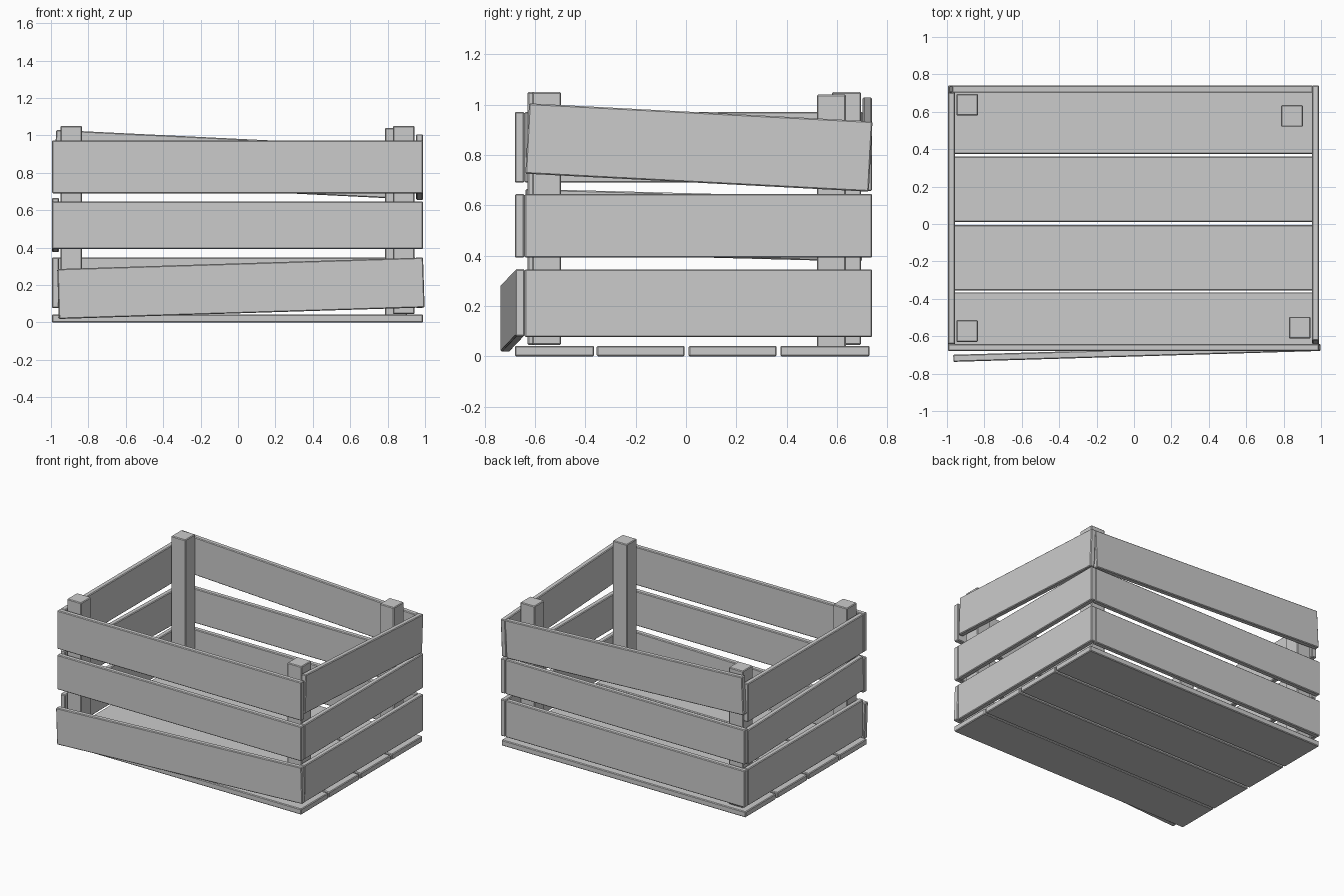
import bpy
import math
from mathutils import Matrix, Vector

if "Cube" in bpy.data.objects:
    bpy.data.objects.remove(bpy.data.objects["Cube"])

wood = bpy.data.materials.new("plain grey wood")
wood.use_nodes = True
GREY = (0.6, 0.6, 0.6, 1)
wood.diffuse_color = GREY
wood.node_tree.nodes["Principled BSDF"].inputs["Base Color"].default_value = GREY


def board(name, x, y, z, tilt=(0, 0, 0)):
    """Bevelled box between (min, max) ranges, tilted in degrees about its centre."""
    ranges = (x, y, z)
    bpy.ops.mesh.primitive_cube_add(size=1)
    obj = bpy.context.object
    obj.name = name
    obj.data.transform(Matrix.Diagonal([hi - lo for lo, hi in ranges] + [1]))
    obj.location = Vector([(lo + hi) / 2 for lo, hi in ranges])
    obj.rotation_euler = [math.radians(a) for a in tilt]
    obj.data.materials.append(wood)
    bevel = obj.modifiers.new("soft_edges", "BEVEL")
    bevel.width = 0.005
    bevel.segments = 1
    return obj


# Floor planks
for i, span in enumerate([(-0.68, -0.365), (-0.355, -0.005), (0.01, 0.36), (0.375, 0.73)]):
    board(f"floor_plank_{i + 1}", (-0.995, 0.99), span, (0, 0.042))

# Corner posts, the back one at +x set inwards
POST = 0.116
for name, x, y, top in [("front_post_a", -0.95, -0.63, 1.05), ("front_post_b", 0.828, -0.612, 1.05),
                        ("back_post_a", -0.95, 0.58, 1.05), ("back_post_b", 0.787, 0.52, 1.04)]:
    board(name, (x, x + POST), (y, y + POST), (top - 1.005, top))

# Slat heights
LOW, MID, TOP = (0.076, 0.346), (0.392, 0.646), (0.69, 0.972)

# Front slats, the lowest one hanging loose
FRONT = (-0.68, -0.642)
board("front_slat_low", (-0.963, 0.994), (-0.708, -0.67), (0.049, 0.316), (0, -1.8, 1.7))
board("front_slat_middle", (-0.995, 0.99), FRONT, MID)
board("front_slat_top", (-0.995, 0.99), FRONT, TOP)

# Back slats, the top one sloping
BACK = (0.702, 0.74)
board("back_slat_low", (-0.995, 0.95), BACK, LOW)
board("back_slat_middle", (-0.995, 0.95), BACK, MID)
board("back_slat_top", (-0.98, 0.95), BACK, (0.704, 0.982), (0, 2.8, 0))

# Side slats at -x, the middle one sloping
SIDE_A = (-0.995, -0.957)
RUN_A = (-0.642, 0.702)
board("side_a_slat_low", SIDE_A, RUN_A, LOW)
board("side_a_slat_middle", SIDE_A, RUN_A, (0.394, 0.648), (-1.5, 0, 0))
board("side_a_slat_top", SIDE_A, RUN_A, TOP)

# Side slats at +x, the top one sloping
SIDE_B = (0.952, 0.99)
RUN_B = (-0.642, 0.74)
board("side_b_slat_low", SIDE_B, RUN_B, LOW)
board("side_b_slat_middle", SIDE_B, RUN_B, MID)
board("side_b_slat_top", SIDE_B, (-0.632, 0.735), (0.69, 0.97), (-3, 0, 0))
